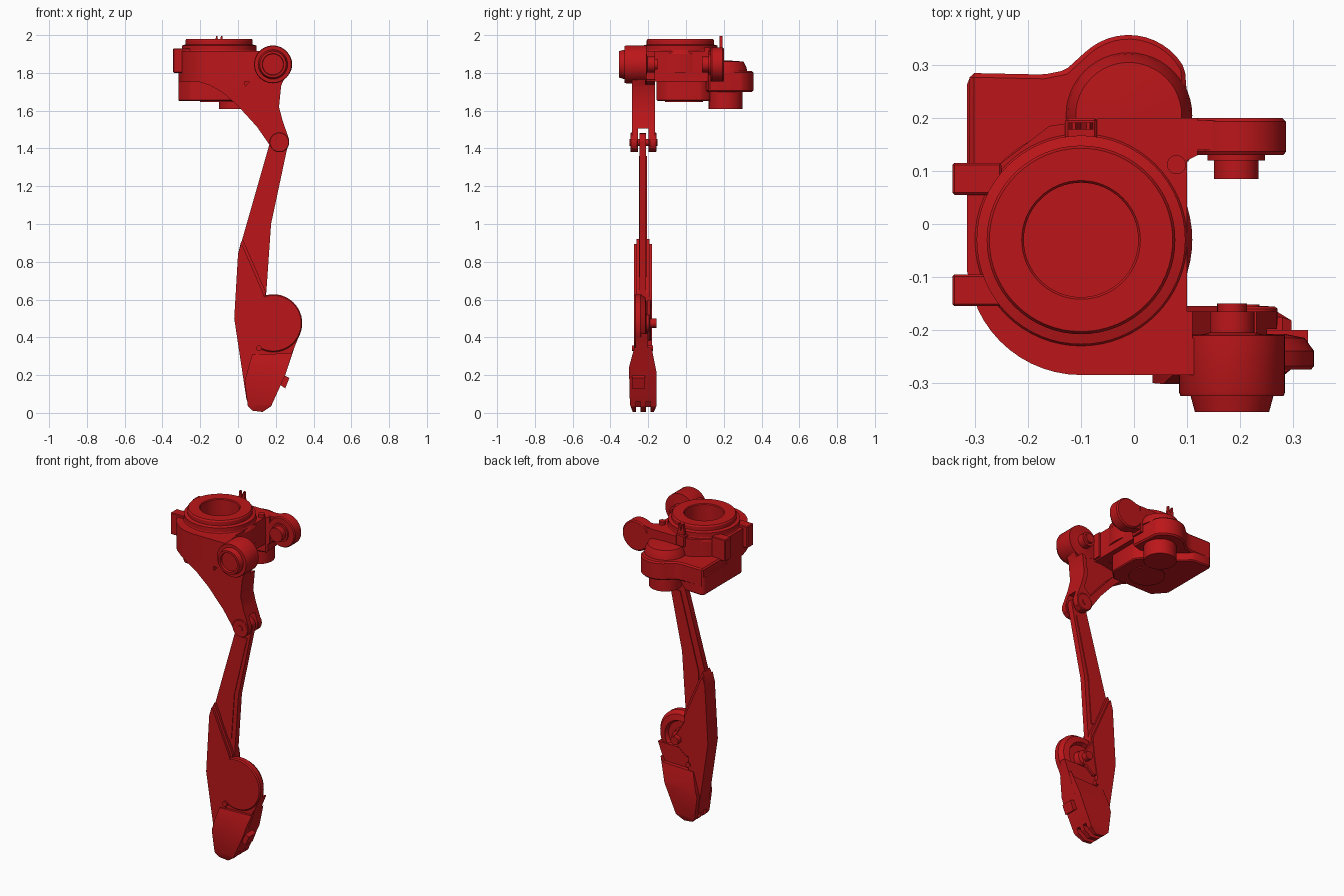
import bpy, bmesh, math

red = bpy.data.materials.new("red_paint")
red.diffuse_color = (0.5, 0.008, 0.01, 1)
PLACE = {'X': lambda a, b, h: (h, a, b), 'Y': lambda a, b, h: (a, h, b), 'Z': lambda a, b, h: (a, b, h)}


def loft(name, rings, axis, bevel=0):
    """Skin equal-length rings of (a, b, h) points and cap both ends."""
    bm = bmesh.new()
    vs = [[bm.verts.new(PLACE[axis](*p)) for p in r] for r in rings]
    n = len(vs[0])
    for lo, hi in zip(vs, vs[1:]):
        for i in range(n):
            j = (i + 1) % n
            bm.faces.new((lo[i], lo[j], hi[j], hi[i]))
    bm.faces.new(vs[0][::-1])
    bm.faces.new(vs[-1])
    bmesh.ops.recalc_face_normals(bm, faces=bm.faces)
    if bevel:
        bmesh.ops.bevel(bm, geom=bm.edges[:], offset=bevel, segments=1, affect='EDGES', clamp_overlap=True)
    me = bpy.data.meshes.new(name)
    bm.to_mesh(me)
    bm.free()
    me.materials.append(red)
    ob = bpy.data.objects.new(name, me)
    bpy.context.collection.objects.link(ob)
    return ob


def prism(name, pts, axis, h0, h1, bevel=0):
    return loft(name, [[(a, b, h) for a, b in pts] for h in (h0, h1)], axis, bevel)


def lathe(name, centre, profile, axis, n=48):
    ang = [2 * math.pi * i / n for i in range(n)]
    return loft(name, [[(centre[0] + r * math.cos(t), centre[1] + r * math.sin(t), h) for t in ang]
                       for r, h in profile], axis)


def box(name, x0, x1, y0, y1, z0, z1, bevel=0):
    return prism(name, [(x0, y0), (x1, y0), (x1, y1), (x0, y1)], 'Z', z0, z1, bevel)


def carve(ob, cutter, op='DIFFERENCE'):
    m = ob.modifiers.new("carve", 'BOOLEAN')
    m.object, m.operation, m.solver = cutter, op, 'EXACT'
    bpy.context.view_layer.update()
    me = bpy.data.meshes.new_from_object(ob.evaluated_get(bpy.context.evaluated_depsgraph_get()))
    ob.modifiers.clear()
    ob.data = me
    bpy.data.objects.remove(cutter)


def arc(cx, cy, r, a0, a1, n):
    return [(cx + r * math.cos(math.radians(a0 + (a1 - a0) * i / n)),
             cy + r * math.sin(math.radians(a0 + (a1 - a0) * i / n))) for i in range(n + 1)]


# Main housing: rounded plan, collar and open bearing ring
RING = (-0.10, -0.03)
body = [(-0.315, 0.06), (-0.315, -0.09)] + arc(-0.1, -0.07, 0.215, 205, 270, 10) + \
       [(0.1, -0.285), (0.1, 0.12), (0.12, 0.13), (0.12, 0.2), (-0.06, 0.2), (-0.16, 0.185), (-0.27, 0.1)]
housing = prism("main_housing", body, 'Z', 1.755, 1.915)
carve(housing, lathe("cut", RING, [(0.11, 1.87), (0.11, 2.1)], 'Z'))
lathe("bearing_ring", RING, [(0.21, 1.80), (0.21, 1.90), (0.197, 1.92), (0.197, 1.945), (0.178, 1.95), (0.178, 1.972),
                             (0.173, 1.98), (0.112, 1.98), (0.108, 1.975), (0.108, 1.87)], 'Z', 64)
lathe("lock_pin", (0.08, 0.112), [(0.018, 1.9), (0.018, 1.935)], 'Z', 24)

# Lower casing under the housing
prism("lower_casing", [(-0.315, 0.27), (-0.30, 0.285), (-0.19, 0.28), (-0.10, 0.2), (0.04, 0.12), (0.07, 0.08),
                       (0.07, -0.1), (0.02, -0.155), (-0.25, -0.155), (-0.315, -0.08)], 'Z', 1.65, 1.765, 0.006)
lathe("casing_cap", (-0.10, -0.01), [(0.10, 1.66), (0.10, 1.645)], 'Z')

# Rear motor
motor = [(-0.31, 0.285), (-0.17, 0.282), (-0.13, 0.29)] + arc(-0.01, 0.237, 0.12, 130, 28, 12) + \
        [(0.11, 0.12), (-0.31, 0.02)]
prism("rear_motor_case", motor, 'Z', 1.70, 1.81, 0.008)
lathe("rear_motor_dome", (-0.01, 0.205), [(0.12, 1.80), (0.115, 1.83), (0.10, 1.86), (0.03, 1.865)], 'Z')
lathe("rear_motor_base", (-0.01, 0.21), [(0.09, 1.61), (0.09, 1.71)], 'Z')

# Side lugs and rear fin
for y0, y1 in ((0.055, 0.115), (-0.155, -0.095)):
    lug = box("side_lug", -0.343, -0.25, y0, y1, 1.80, 1.93, 0.004)
prism("rear_fin", [(-0.125, 1.90), (-0.075, 1.90), (-0.083, 1.995), (-0.09, 1.995), (-0.1, 1.95),
                   (-0.11, 1.995), (-0.117, 1.995)], 'Y', 0.178, 0.192)
box("fin_base", -0.13, -0.07, 0.16, 0.2, 1.86, 1.93, 0.005)

# Rear shoulder clevis
prism("rear_clevis_arm", [(0.0, 1.77), (0.19, 1.77), (0.19, 1.925), (0.0, 1.905)], 'Y', 0.14, 0.195)
lathe("rear_clevis", (0.197, 1.845), [(0.085, 0.13), (0.09, 0.137), (0.09, 0.193), (0.083, 0.2)], 'Y')
lathe("rear_clevis_pin", (0.193, 1.845), [(0.042, 0.085), (0.042, 0.12), (0.054, 0.12), (0.054, 0.135)], 'Y')

# Front shoulder
lathe("front_shoulder", (0.185, 1.845), [(0.055, -0.34), (0.057, -0.355), (0.07, -0.355), (0.078, -0.325),
                                        (0.097, -0.325), (0.1, -0.318), (0.1, -0.21), (0.055, -0.208),
                                        (0.042, -0.205), (0.042, -0.165), (0.028, -0.165), (0.028, -0.15)], 'Y')

# Upper arm: channel plate running down to the elbow fork
arm = prism("upper_arm", [(-0.12, 1.915), (0.12, 1.915), (0.25, 1.87), (0.265, 1.82), (0.228, 1.73), (0.217, 1.62),
                          (0.235, 1.55), (0.27, 1.45), (0.262, 1.4), (0.24, 1.383), (0.21, 1.38), (0.18, 1.4),
                          (0.1, 1.515), (0.0, 1.625), (-0.08, 1.695), (-0.15, 1.735), (-0.25, 1.765),
                          (-0.2, 1.80)], 'Y', -0.285, -0.165)
# trim the part of the arm that would stand outside the rounded housing
carve(arm, prism("cut", [(-0.4, -0.4), (-0.1, -0.4), (-0.1, -0.285)] + arc(-0.1, -0.07, 0.215, 270, 205, 10)[1:] +
                 [(-0.4, -0.16)], 'Z', 1.5, 2.0))
carve(arm, prism("cut", [(0.11, 2.0), (0.3, 2.0), (0.3, 1.76), (0.205, 1.73), (0.19, 1.62), (0.215, 1.53),
                         (0.17, 1.49), (0.03, 1.65), (-0.06, 1.735), (0.11, 1.765)], 'Y', -0.215, -0.1))
carve(arm, box("cut", 0.0, 0.4, -0.255, -0.198, 1.3, 1.505))
carve(arm, prism("cut", [(-0.105, 1.895), (-0.015, 1.895), (0.015, 1.76), (-0.075, 1.82)], 'Y', -0.4, -0.262))
carve(arm, prism("cut", [(0.0, 1.895), (0.07, 1.895), (0.065, 1.76), (0.04, 1.73)], 'Y', -0.4, -0.265))
for side in (-1, 1):
    y0, y1 = sorted((-0.225 + side * 0.03, -0.225 + side * 0.069))
    lathe("elbow_fork", (0.219, 1.432), [(0.049, y0), (0.052, y0 + 0.004), (0.052, y1 - 0.004), (0.047, y1)], 'Y')
lathe("elbow_pin", (0.219, 1.432), [(0.018, -0.298), (0.018, -0.152)], 'Y', 24)

# Forearm link
prism("forearm_link", arc(0.218, 1.432, 0.049, 0, 180, 10) + [(0.02, 0.91), (0.01, 0.6), (0.14, 0.55), (0.15, 0.64),
                                                             (0.175, 1.0)], 'Y', -0.246, -0.212)
prism("forearm_rib", [(0.185, 1.36), (0.235, 1.36), (0.15, 1.0), (0.13, 0.72), (0.07, 0.72), (0.06, 0.9)],
      'Y', -0.25, -0.207)

# Shin blade with a stepped slanted top edge
blade = [(-0.02, 0.5), (0.045, 0.07), (0.1, 0.03), (0.15, 0.1), (0.105, 0.34), (0.13, 0.5)]
prism("shin_core", blade + [(0.147, 0.62), (0.145, 0.645), (0.025, 0.92), (0.015, 0.9), (0.0, 0.84)],
      'Y', -0.262, -0.192)
prism("shin_cheeks", blade + [(0.14, 0.6), (0.135, 0.63), (0.024, 0.885), (0.015, 0.895), (0.0, 0.84)],
      'Y', -0.275, -0.18)

# Knee disc with hollow back and hub
lathe("disc", (0.187, 0.475), [(0.147, -0.275), (0.153, -0.268), (0.153, -0.24), (0.135, -0.215), (0.10, -0.208),
                               (0.09, -0.23), (0.05, -0.23), (0.045, -0.195), (0.025, -0.19), (0.025, -0.155)], 'Y')
prism("disc_bracket", [(0.08, 0.42), (0.328, 0.42), (0.30, 0.35), (0.25, 0.2), (0.1, 0.2)], 'Y', -0.268, -0.20)
prism("rear_strut", [(0.10, 0.62), (0.14, 0.6), (0.2, 0.5), (0.2, 0.44), (0.13, 0.38), (0.09, 0.4)],
      'Y', -0.21, -0.185, 0.005)
lathe("pivot_pin", (0.11, 0.342), [(0.015, -0.285), (0.015, -0.175)], 'Y', 20)

# Foot shoe: front profile intersected with side profile, split at the tip
shoe = prism("foot_shoe", [(0.035, 0.17), (0.075, 0.31), (0.28, 0.315), (0.297, 0.345), (0.25, 0.2), (0.175, 0.035),
                           (0.13, 0.005), (0.075, 0.012), (0.052, 0.035)], 'Y', -0.4, -0.1)
carve(shoe, prism("cut", [(-0.27, 0.36), (-0.302, 0.24), (-0.297, 0.045), (-0.28, 0.0), (-0.172, 0.0),
                          (-0.155, 0.04), (-0.155, 0.21), (-0.185, 0.36)], 'X', -0.2, 0.5), 'INTERSECT')
for y in (-0.252, -0.2):
    carve(shoe, box("cut", -0.1, 0.4, y - 0.012, y + 0.012, -0.1, 0.06))
prism("foot_tab", [(0.20, 0.165), (0.25, 0.13), (0.272, 0.185), (0.215, 0.215)], 'Y', -0.285, -0.217)

# Smooth round surfaces while keeping hard edges
for ob in bpy.context.scene.objects:
    ob.select_set(True)
    bpy.context.view_layer.objects.active = ob
bpy.ops.object.shade_smooth_by_angle(angle=math.radians(25))
